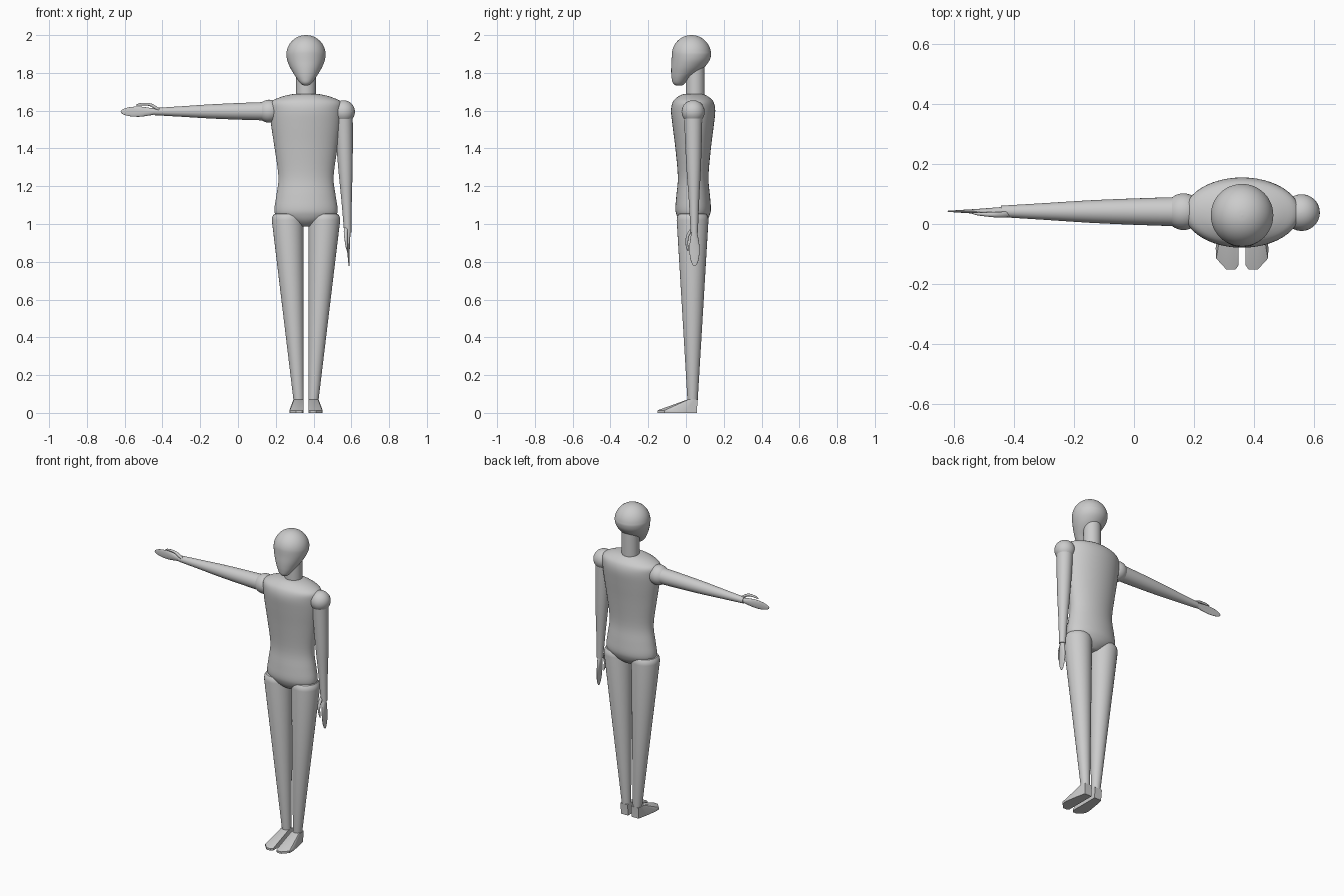
import bpy, bmesh, math
from mathutils import Vector, Matrix

if "Cube" in bpy.data.objects:
    bpy.data.objects.remove(bpy.data.objects["Cube"])

CX, CY = 0.36, 0.037          # body axis
SEG = 48


def finish(name, bm, angle=35):
    bmesh.ops.recalc_face_normals(bm, faces=bm.faces)
    me = bpy.data.meshes.new(name)
    bm.to_mesh(me)
    bm.free()
    ob = bpy.data.objects.new(name, me)
    bpy.context.collection.objects.link(ob)
    bpy.ops.object.select_all(action='DESELECT')
    ob.select_set(True)
    bpy.context.view_layer.objects.active = ob
    bpy.ops.object.shade_smooth_by_angle(angle=math.radians(angle))
    return ob


def skin(name, rings, angle=35):
    """Join equal-length point rings and cap both ends."""
    bm = bmesh.new()
    loops = [[bm.verts.new(p) for p in r] for r in rings]
    n = len(loops[0])
    for a, b in zip(loops, loops[1:]):
        for i in range(n):
            j = (i + 1) % n
            bm.faces.new((a[i], a[j], b[j], b[i]))
    bm.faces.new(loops[0])
    bm.faces.new(loops[-1])
    return finish(name, bm, angle)


def refine(secs, k=4):
    """Catmull-Rom interpolation of the section table."""
    out = []
    for i in range(len(secs) - 1):
        p = [secs[max(0, min(len(secs) - 1, i + o))] for o in (-1, 0, 1, 2)]
        for s in range(k):
            t = s / k
            out.append([0.5 * (2 * b + (c - a) * t + (2 * a - 5 * b + 4 * c - d) * t * t
                               + (3 * b - a - 3 * c + d) * t ** 3) for a, b, c, d in zip(*p)])
    return out + [list(secs[-1])]


def loft(name, secs, mat=Matrix(), smooth=True, angle=35):
    """Elliptical sections: (height, centre u, centre v, radius u, radius v)."""
    rings = []
    for h, u, v, ru, rv in (refine(secs) if smooth else secs):
        ru, rv = max(ru, 0.0005), max(rv, 0.0005)
        rings.append([mat @ Vector((u + ru * math.cos(a), v + rv * math.sin(a), h))
                      for a in (2 * math.pi * i / SEG for i in range(SEG))])
    return skin(name, rings, angle)


# Head: jaw sections (z, front y, back y, half width) under a round dome
jaw = [(1.733, -0.048, -0.024, 0.008), (1.737, -0.06, -0.014, 0.02),
       (1.75, -0.071, 0.0, 0.034), (1.775, -0.076, 0.028, 0.052),
       (1.80, -0.078, 0.064, 0.068), (1.83, -0.078, 0.098, 0.085),
       (1.865, -0.076, 0.124, 0.099)]
head = [(z, CX, (f + b) / 2, w, (b - f) / 2) for z, f, b, w in jaw]
for i in range(10):
    a = math.pi / 2 * i / 9
    r = 0.104 * math.cos(a)
    head.append((1.896 + 0.104 * math.sin(a), CX, 0.029, r, r))
loft("head", head, angle=60)

# Neck
loft("neck", [(z, CX, 0.049, 0.052, 0.05) for z in (1.65, 1.84)], smooth=False)

# Torso
torso = [(0.986, 0.02, 0.02), (0.99, 0.05, 0.04), (1.015, 0.11, 0.07), (1.045, 0.158, 0.087),
         (1.08, 0.167, 0.094), (1.15, 0.157, 0.089), (1.25, 0.146, 0.081), (1.40, 0.166, 0.094),
         (1.52, 0.184, 0.109), (1.60, 0.191, 0.117), (1.645, 0.187, 0.108), (1.67, 0.14, 0.086),
         (1.685, 0.085, 0.06), (1.69, 0.04, 0.035)]
loft("torso", [(z, CX, CY + 0.001, a, b) for z, a, b in torso], angle=60)

# Legs and feet, mirrored about the body axis
leg = [(0.065, 0.039, 0.027), (1.02, 0.097, 0.084), (1.04, 0.097, 0.081),
       (1.053, 0.097, 0.072), (1.06, 0.097, 0.05), (1.063, 0.097, 0.01)]
sole = [(.012, .058), (.062, .058), (.075, 0), (.088, -.08), (.086, -.115),
        (.052, -.152), (.022, -.152), (.012, -.138)]
ankle = [(.012, .062), (.064, .062), (.067, .045), (.067, .02), (.064, .012),
         (.054, .006), (.024, .006), (.012, .012)]
for side, s in (("right", -1), ("left", 1)):
    loft(side + "_leg", [(z, CX + s * c, 0.035, r, r) for z, c, r in leg], smooth=False)
    skin(side + "_foot", [[(CX + s * x, y, z) for x, y in pts]
                          for pts, z in ((sole, 0.0), (sole, 0.013), (ankle, 0.07))], 30)


def arm(side, shoulder, wrist, thumb, palm):
    """Shoulder cap, arm, hand and thumb in a frame (palm, thumb, along arm)."""
    shoulder, wrist = Vector(shoulder), Vector(wrist)
    d = (wrist - shoulder).normalized()
    t = Vector(thumb)
    t = (t - d * t.dot(d)).normalized()
    p = d.cross(t)
    p = p if p.dot(Vector(palm)) > 0 else -p

    def frame(o):
        return Matrix((p, t, d)).transposed().to_4x4(), Matrix.Translation(o)
    rot, at_s = frame(shoulder)
    at_w = Matrix.Translation(wrist)
    length = (wrist - shoulder).length
    cap = []
    for i in range(15):
        a = math.radians(-90 + 128 * i / 14)
        cap.append((0.061 * math.sin(a), 0, 0, 0.061 * math.cos(a), 0.061 * math.cos(a)))
    loft(side + "_shoulder", cap, at_s @ rot, smooth=False)
    loft(side + "_arm", [(h, 0, 0, r, r) for h, r in
                         ((0, 0.049), (0.04, 0.048), (0.16, 0.044), (0.31, 0.0375),
                          (0.46, 0.028), (length, 0.019))], at_s @ rot)
    loft(side + "_hand", [(-0.01, 0, 0, 0.015, 0.014), (0.03, 0, 0, 0.012, 0.021),
                          (0.08, 0, 0, 0.008, 0.027), (0.13, 0, 0, 0.005, 0.024),
                          (0.16, 0, 0, 0.003, 0.016), (0.175, 0, 0, 0.002, 0.007),
                          (0.178, 0, 0, 0.001, 0.001)], at_w @ rot, angle=60)
    loft(side + "_thumb", [(-0.03, 0.008, 0.008, 0.010, 0.006), (-0.005, 0.011, 0.022, 0.010, 0.010),
                           (0.02, 0.011, 0.036, 0.009, 0.008), (0.05, 0.010, 0.040, 0.007, 0.007),
                           (0.08, 0.008, 0.038, 0.005, 0.006), (0.097, 0.006, 0.035, 0.002, 0.002)],
         at_w @ rot, angle=60)


# Raised arm and hanging arm
arm("right", (0.165, 0.041, 1.597), (-0.443, 0.042, 1.595), (0, 0, 1), (0, -1, 0))
arm("left", (0.558, 0.038, 1.594), (0.581, 0.044, 0.955), (0, -1, 0), (-1, 0, 0))
